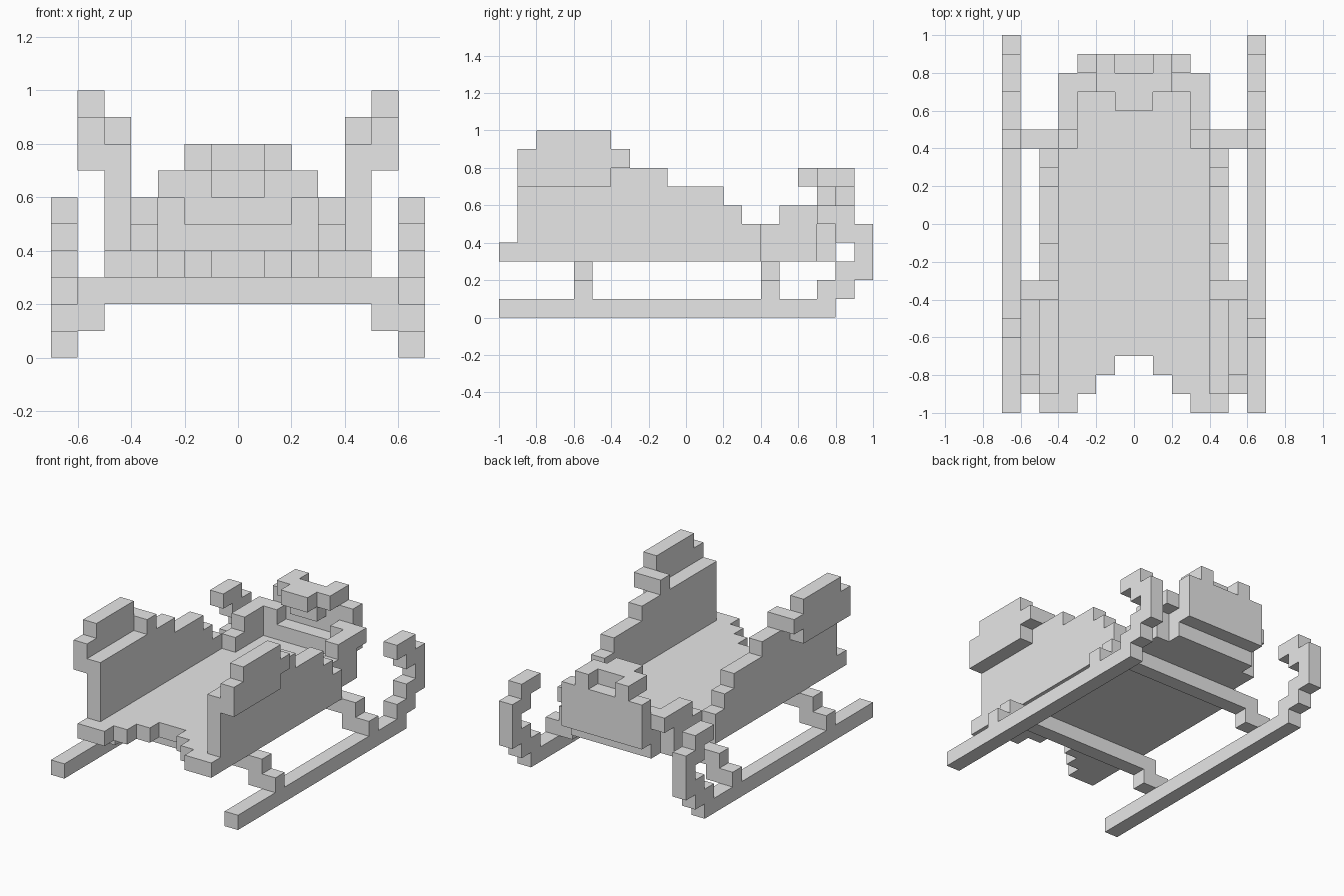
import bpy
import bmesh
from mathutils import Vector

UNIT = 0.1  # edge length of one block

cube = bpy.data.objects.get("Cube")
if cube:
    bpy.data.objects.remove(cube, do_unlink=True)

# Single plain grey
grey = bpy.data.materials.new("plain_grey")
grey.use_nodes = True
colour = (0.8, 0.8, 0.8, 1)
grey.diffuse_color = colour
grey.node_tree.nodes["Principled BSDF"].inputs["Base Color"].default_value = colour

owner = {}  # block position -> part name


def fill(name, xs, ys, zs):
    """Fill a box of blocks, given as ranges in block units."""
    for x in range(*xs):
        for y in range(*ys):
            for z in range(*zs):
                owner[(x, y, z)] = name


def fill_pair(name, xs, ys, zs):
    """Fill the same box on both sides as two named parts."""
    fill("left_" + name, xs, ys, zs)
    fill("right_" + name, (-xs[1], -xs[0]), ys, zs)


def fill_both(name, xs, ys, zs):
    """Fill the same box on both sides of one part."""
    fill(name, xs, ys, zs)
    fill(name, (-xs[1], -xs[0]), ys, zs)


# Runners with a curled tip: one (y start, y end) run per level
for level, run in enumerate([(-10, 8), (7, 9), (8, 10), (9, 10), (8, 10), (7, 9)]):
    fill_pair("runner", (6, 7), run, (level, level + 1))

# Cross beams with feet resting on the runners
for name, y in (("front_beam", -6), ("rear_beam", 4)):
    fill(name, (-6, 6), (y, y + 1), (2, 3))
    fill_both(name, (5, 7), (y, y + 1), (1, 2))

# Floor with a stepped opening at the entry
for half, start in ((5, -10), (3, -9), (2, -8), (1, -7)):
    if half == 5:
        fill_both("floor", (3, 5), (start, 4), (3, 4))
    else:
        fill_both("floor", (half - 1, half), (start, 4), (3, 4))
fill("floor", (-1, 1), (-7, 4), (3, 4))
fill("floor", (-4, 4), (4, 7), (3, 4))
fill("floor", (-3, 3), (7, 8), (3, 4))

# Side walls stepping down toward the dash
for end, top in ((4, 5), (3, 6), (2, 7), (-1, 8)):
    fill_pair("side_wall", (4, 5), (-9, end), (4, top))

# Flared armrests outside the walls
fill_pair("armrest", (5, 6), (-9, -4), (7, 9))
fill_pair("armrest", (5, 6), (-8, -4), (9, 10))
fill_pair("armrest", (4, 6), (-4, -3), (8, 9))

# Dash: side cheeks, lower wall, tall panel and rolled top
fill_both("dash", (3, 4), (4, 7), (4, 5))
fill_both("dash", (3, 4), (5, 8), (5, 6))
fill("dash", (-3, 3), (7, 8), (4, 5))
fill_both("dash", (2, 3), (7, 8), (5, 6))
fill("dash", (-3, 3), (8, 9), (4, 7))
fill("dash_roll", (-1, 1), (7, 8), (6, 7))
fill("dash_roll", (-2, 2), (7, 8), (7, 8))
fill("dash_roll", (-1, 1), (6, 7), (7, 8))
fill_both("dash_roll", (1, 2), (8, 9), (7, 8))


def build(name):
    """Make a part from the exposed block faces, merged into flat panels."""
    bm = bmesh.new()
    for cell, part in owner.items():
        if part != name:
            continue
        centre = Vector(cell) + Vector((0.5, 0.5, 0.5))
        for axis in range(3):
            for sign in (-1, 1):
                normal = Vector((0, 0, 0))
                normal[axis] = sign
                if tuple(int(c + n) for c, n in zip(cell, normal)) in owner:
                    continue
                u = Vector((0, 0, 0))
                u[(axis + 1) % 3] = 0.5
                v = normal.cross(u)
                mid = centre + normal * 0.5
                corners = (mid - u - v, mid + u - v, mid + u + v, mid - u + v)
                bm.faces.new([bm.verts.new(c * UNIT) for c in corners])
    bmesh.ops.remove_doubles(bm, verts=bm.verts[:], dist=0.001)
    bmesh.ops.dissolve_limit(bm, angle_limit=0.01, verts=bm.verts[:], edges=bm.edges[:])
    mesh = bpy.data.meshes.new(name)
    bm.to_mesh(mesh)
    bm.free()
    mesh.materials.append(grey)
    bpy.context.scene.collection.objects.link(bpy.data.objects.new(name, mesh))


for part_name in sorted(set(owner.values())):
    build(part_name)
